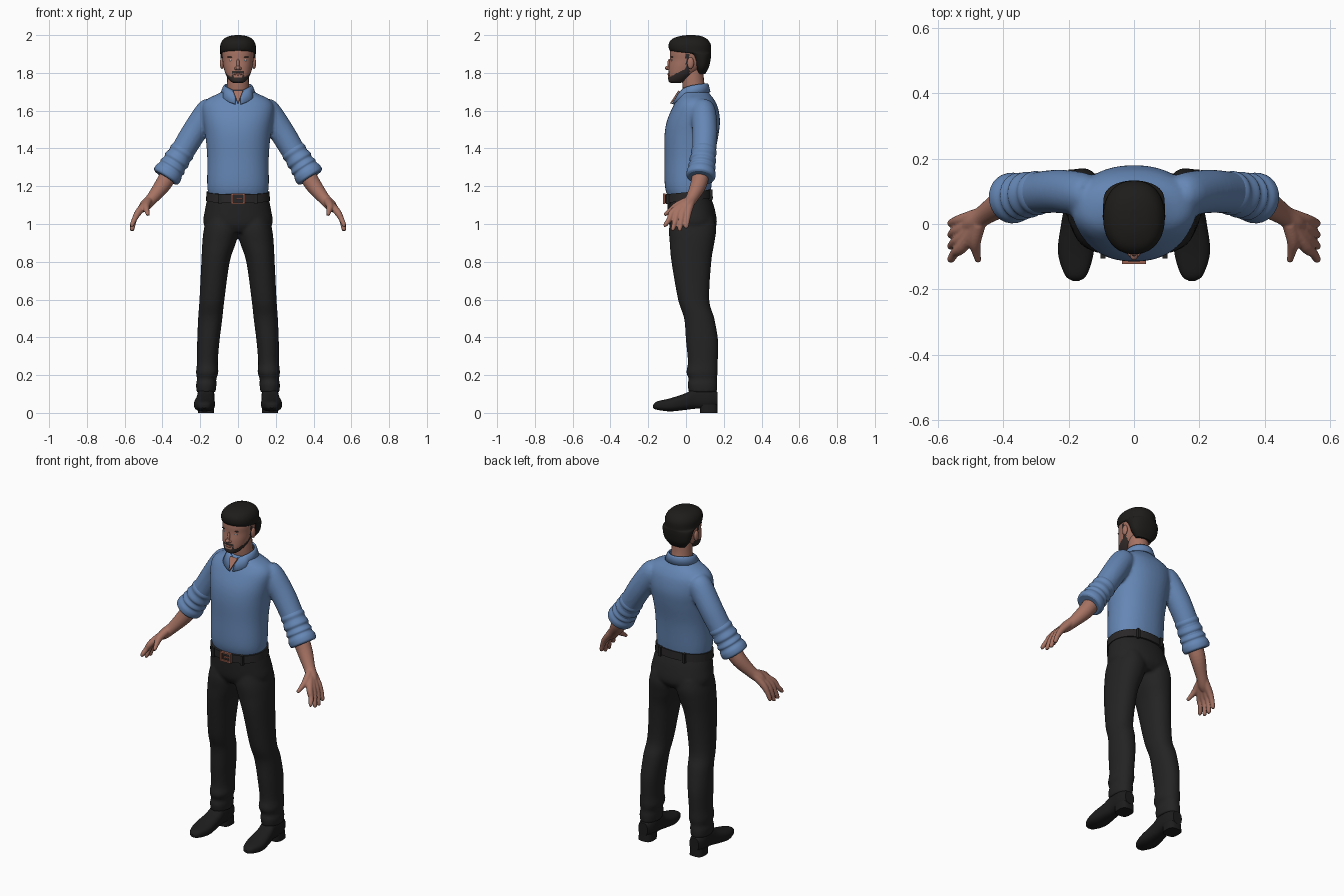
import bpy, bmesh, math
from mathutils import Vector, Matrix

default = bpy.data.objects.get("Cube")
if default:
    bpy.data.objects.remove(default)


def material(name, r, g, b):
    m = bpy.data.materials.new(name)
    m.use_nodes = True
    m.diffuse_color = (r, g, b, 1)
    node = m.node_tree.nodes["Principled BSDF"]
    node.inputs["Base Color"].default_value = (r, g, b, 1)
    node.inputs["Roughness"].default_value = 0.8
    return m


SHIRT = material("shirt_blue", 0.13, 0.24, 0.46)
TROUSER = material("trouser_black", 0.017, 0.017, 0.017)
SKIN = material("skin", 0.38, 0.17, 0.125)
HAIR = material("hair_black", 0.013, 0.012, 0.011)
BEARD = material("beard_brown", 0.035, 0.027, 0.025)
SHOE = material("shoe_black", 0.012, 0.012, 0.012)
BELT = material("belt_charcoal", 0.022, 0.02, 0.02)
COPPER = material("buckle_copper", 0.33, 0.12, 0.08)
WHITE = material("eye_white", 0.6, 0.58, 0.56)
IRIS = material("iris_blue", 0.05, 0.13, 0.2)


def spline(rows, n=5):
    """Catmull-Rom interpolation of rows of numbers."""
    out = []
    for i in range(len(rows) - 1):
        a, b, c, d = (rows[max(0, min(len(rows) - 1, i + k))] for k in (-1, 0, 1, 2))
        for j in range(n):
            t = j / n
            out.append([q + 0.5 * t * (r - p + t * (2*p - 5*q + 4*r - s + t * (3*(q - r) + s - p)))
                        for p, q, r, s in zip(a, b, c, d)])
    return out + [list(rows[-1])]


def skin_rings(bm, rings):
    loops = [[bm.verts.new(p) for p in ring] for ring in rings]
    n = len(loops[0])
    for lo, hi in zip(loops, loops[1:]):
        for i in range(n):
            bm.faces.new((lo[i], lo[(i + 1) % n], hi[(i + 1) % n], hi[i]))
    bm.faces.new(loops[0])
    bm.faces.new(loops[-1])


def loft(bm, rows, axis="z", power=2.2, side=1, segs=40, tilt=0, n=5):
    """Rows: position along axis, centre x, low and high of the other axis, half width."""
    rings = []
    for t, cx, lo, hi, half in spline(rows, n):
        ring = []
        for i in range(segs):
            a = math.tau * i / segs
            c, s = (math.copysign(abs(f) ** (2 / power), f) for f in (math.cos(a), math.sin(a)))
            x, v = side * (cx + half * c), (lo + hi) / 2 + (hi - lo) / 2 * s
            ring.append((x, v, t + tilt * v) if axis == "z" else (x, t, v))
        rings.append(ring)
    skin_rings(bm, rings)


def tube(bm, rows, side=1, segs=20, n=5):
    """Rows: x, y, z, radius along a limb."""
    pts = spline(rows, n)
    rings = []
    for i, (x, y, z, r) in enumerate(pts):
        way = Vector(pts[min(i + 1, len(pts) - 1)][:3]) - Vector(pts[max(i - 1, 0)][:3])
        rot = way.to_track_quat("Z", "Y")
        ring = []
        for k in range(segs):
            a = math.tau * k / segs
            p = Vector((x, y, z)) + rot @ Vector((r * math.cos(a), r * math.sin(a), 0))
            ring.append((side * p.x, p.y, p.z))
        rings.append(ring)
    skin_rings(bm, rings)


def ball(bm, at, size):
    bmesh.ops.create_uvsphere(bm, u_segments=20, v_segments=12, radius=1,
                              matrix=Matrix.Translation(at) @ Matrix.Diagonal((*size, 1)))


def box(bm, at, size):
    bmesh.ops.create_cube(bm, size=1, matrix=Matrix.Translation(at) @ Matrix.Diagonal((*size, 1)))


def finish(name, bm, mat, voxel=0, relax=4, smooth=True):
    bmesh.ops.recalc_face_normals(bm, faces=bm.faces)
    mesh = bpy.data.meshes.new(name)
    bm.to_mesh(mesh)
    bm.free()
    mesh.materials.append(mat)
    obj = bpy.data.objects.new(name, mesh)
    bpy.context.collection.objects.link(obj)
    for p in mesh.polygons:
        p.use_smooth = smooth and len(p.vertices) < 5
    if voxel:  # melt overlapping volumes into one skin
        rm = obj.modifiers.new("blend", "REMESH")
        rm.mode, rm.voxel_size, rm.use_smooth_shade = "VOXEL", voxel, True
        sm = obj.modifiers.new("relax", "SMOOTH")
        sm.iterations, sm.factor = relax, 0.5
    return obj


# Shirt: torso and both sleeves
bm = bmesh.new()
loft(bm, [(1.13, 0, -.09, .125, .15), (1.2, 0, -.112, .135, .163), (1.35, 0, -.114, .15, .163),
          (1.47, 0, -.114, .172, .173), (1.55, 0, -.1, .18, .185), (1.62, 0, -.07, .168, .19),
          (1.66, 0, -.047, .148, .165), (1.69, 0, -.032, .125, .105), (1.71, 0, -.022, .112, .07)])
for s in (1, -1):
    tube(bm, [(.13, .09, 1.63, .05), (.16, .092, 1.595, .066), (.23, .1, 1.49, .067),
              (.3, .095, 1.375, .064), (.36, .085, 1.28, .064)], s)
finish("shirt", bm, SHIRT, 0.009, 6)

for s, label in ((1, "left"), (-1, "right")):
    # Rolled sleeve folds
    bm = bmesh.new()
    tube(bm, [(.285 + .1 * t, .097 - .02 * t, 1.4 - .155 * t, r) for t, r in
              ((0, .06), (.12, .068), (.24, .064), (.4, .071), (.5, .065), (.62, .073),
               (.7, .069), (.82, .077), (.95, .076), (1, .066))], s, 28)
    finish(label + "_rolled_cuff", bm, SHIRT)

    # Forearm, palm and fingers
    bm = bmesh.new()
    tube(bm, [(.36, .08, 1.27, .046), (.4, .065, 1.205, .043), (.455, .03, 1.135, .032),
              (.49, .005, 1.1, .03), (.51, -.01, 1.08, .022)], s)
    for k, (reach, drop) in enumerate(((-.108, .985), (-.068, .964), (-.033, .962), (.002, .976))):
        y = -.068 + .027 * k
        tube(bm, [(.475, .01 + .006 * k, 1.12, .022), (.525, y, 1.065, .019),
                  (.548, (y + reach) / 2, 1.025, .0145), (.56, reach, drop + .012, .012),
                  (.562, reach, drop, .007)], s, 12)
    tube(bm, [(.475, .0, 1.12, .022), (.487, -.05, 1.095, .02), (.483, -.085, 1.07, .014),
              (.476, -.115, 1.048, .009)], s, 12)
    finish(label + "_arm", bm, SKIN, 0.005, 2)

    # Shoe with sole and heel block
    bm = bmesh.new()
    loft(bm, [(-.174, .178, .026, .042, .01), (-.155, .178, .017, .06, .034),
              (-.085, .178, .008, .077, .055), (0, .174, .016, .105, .049),
              (.05, .17, .022, .135, .045), (.12, .17, .022, .135, .045),
              (.167, .17, .035, .11, .03)], "y", 2.6, s)
    loft(bm, [(0, .17, .075, .168, .043), (.045, .17, .072, .166, .043)], "z", 3, s, n=1)
    finish(label + "_shoe", bm, SHOE)

# Trousers: hips and both legs
bm = bmesh.new()
loft(bm, [(1.145, 0, -.1, .13, .16), (1.08, 0, -.098, .152, .174), (1, 0, -.09, .163, .182),
          (.955, 0, -.065, .135, .13)])
for s in (1, -1):
    loft(bm, [(1.03, .085, -.08, .15, .08), (.97, .088, -.09, .16, .093), (.9, .1, -.086, .15, .089),
              (.8, .119, -.077, .134, .075), (.6, .138, -.042, .123, .066), (.5, .147, -.01, .15, .064),
              (.38, .157, 0, .17, .059), (.27, .162, .01, .168, .055), (.215, .163, .002, .168, .059),
              (.18, .166, .014, .163, .051), (.15, .168, .008, .166, .054),
              (.11, .169, .015, .163, .05)], side=s)
finish("trousers", bm, TROUSER, 0.008, 4)

# Belt, belt loops and buckle
bm = bmesh.new()
loft(bm, [(1.122, 0, -.112, .142, .169), (1.168, 0, -.113, .14, .167)], tilt=.1, n=1)
finish("belt", bm, BELT)
bm = bmesh.new()
for x, y in ((.095, -.094), (-.095, -.094), (.08, .13), (-.08, .13)):
    box(bm, (x, y, 1.142 + y * .1), (.016, .022, .055))
finish("belt_loops", bm, TROUSER, smooth=False)
bm = bmesh.new()
for s in (1, -1):
    box(bm, (s * .031, -.115, 1.134), (.01, .014, .056))
    box(bm, (0, -.115, 1.134 + s * .024), (.07, .014, .009))
box(bm, (.006, -.117, 1.134), (.034, .008, .008))
finish("belt_buckle", bm, COPPER, smooth=False)

# Neck, open-collar skin and ears
bm = bmesh.new()
tube(bm, [(0, .055, 1.62, .064), (0, .045, 1.7, .06), (0, .038, 1.75, .058), (0, .035, 1.82, .056)])
finish("neck", bm, SKIN)
bm = bmesh.new()
bm.faces.new([bm.verts.new(p) for p in ((.026, -.034, 1.702), (-.026, -.034, 1.702), (0, -.078, 1.635))])
throat = finish("open_neckline", bm, SKIN, smooth=False)
throat.modifiers.new("thickness", "SOLIDIFY").thickness = 0.008
bm = bmesh.new()
for s in (1, -1):
    ball(bm, (s * .085, .024, 1.852), (.011, .018, .031))
finish("ears", bm, SKIN)

# Folded collar with pointed front tips
bm = bmesh.new()
cols = []
steps = 40
for i in range(steps + 1):
    u = 2 * i / steps - 1                       # -1 and 1 meet at the front
    a = math.pi * (.5 + u * .95)
    front = abs(u) ** 2.5
    tip = max(0, abs(u) - .7) / .3
    drop = .045 + .025 * tip * (1 if abs(u) < .9 else 1 - 3 * (abs(u) - .9))
    top = Vector((.068 * math.cos(a), .042 + .07 * math.sin(a), 1.742 - .045 * front))
    low = Vector((.09 * math.cos(a) * (1 + .9 * tip * (1 - tip)),
                  .038 + .087 * math.sin(a) - .022 * tip, top.z - drop))
    cols.append([bm.verts.new(p) for p in (top, top.lerp(low, .3) + Vector((0, 0, .006)), low)])
for a, b in zip(cols, cols[1:]):
    for k in range(2):
        bm.faces.new((a[k], b[k], b[k + 1], a[k + 1]))
collar = finish("collar", bm, SHIRT)
thick = collar.modifiers.new("thickness", "SOLIDIFY")
thick.thickness, thick.offset = 0.01, 0

# Head with the beard coloured along the jaw and around the mouth
bm = bmesh.new()
loft(bm, [(1.747, 0, -.082, -.03, .024), (1.758, 0, -.093, .0, .043), (1.79, 0, -.094, .045, .064),
          (1.83, 0, -.092, .09, .076), (1.87, 0, -.086, .115, .082), (1.91, 0, -.085, .122, .086),
          (1.95, 0, -.076, .12, .08), (1.985, 0, -.03, .09, .045)], segs=72, n=8)
head = finish("head", bm, SKIN)
head.data.materials.append(BEARD)
for p in head.data.polygons:
    x, y, z = p.center
    jaw = y < .018 and z < 1.782 + (y + .08) * .52
    moustache = y < -.05 and abs(x) < .032 and (z > 1.8 or abs(x) > .024) and z < 1.808
    sideburn = 0 < y < .02 and 1.8 < z < 1.9
    p.material_index = int(jaw or moustache or sideburn)

# Short hair, low at the nape and full above the forehead
bm = bmesh.new()
loft(bm, [(1.795, 0, .06, .102, .05), (1.83, 0, .045, .121, .079), (1.87, 0, .03, .13, .09),
          (1.9, 0, .0, .133, .094), (1.912, 0, -.078, .133, .094), (1.95, 0, -.092, .131, .093),
          (1.978, 0, -.075, .113, .077), (1.994, 0, -.035, .082, .048), (2, 0, .005, .045, .014)])
finish("hair", bm, HAIR)

# Face details
bm = bmesh.new()
ball(bm, (0, -.096, 1.826), (.012, .015, .012))
ball(bm, (0, -.087, 1.845), (.009, .012, .03))
for s in (1, -1):
    ball(bm, (s * .011, -.091, 1.823), (.008, .009, .008))
finish("nose", bm, SKIN)
bm = bmesh.new()
ball(bm, (0, -.092, 1.793), (.02, .006, .006))
finish("lips", bm, COPPER)
for name, mat, at, size in (("eyes", WHITE, (.034, -.072, 1.867), (.013, .007, .006)),
                            ("irises", IRIS, (.034, -.077, 1.867), (.005, .003, .005)),
                            ("eyebrows", BEARD, (.036, -.073, 1.884), (.02, .007, .004))):
    bm = bmesh.new()
    for s in (1, -1):
        ball(bm, (s * at[0], at[1], at[2]), size)
    finish(name, bm, mat)
